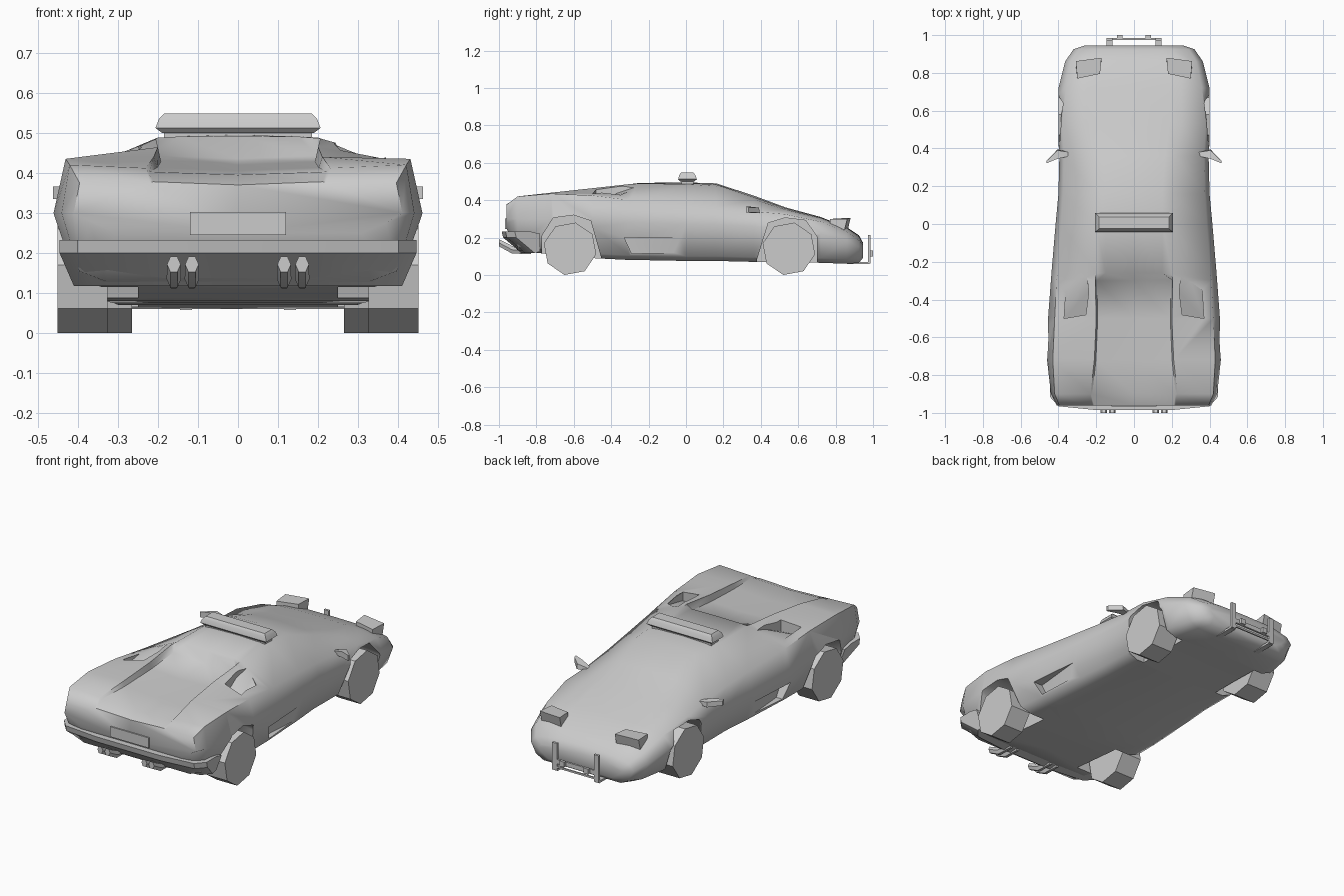
import bpy, bmesh, math
from mathutils import Vector

cube = bpy.data.objects.get("Cube")
if cube:
    bpy.data.objects.remove(cube, do_unlink=True)

grey = bpy.data.materials.new("plain grey")
grey.use_nodes = True
colour = (0.6, 0.6, 0.6, 1)
grey.diffuse_color = colour
grey.node_tree.nodes["Principled BSDF"].inputs["Base Color"].default_value = colour


def smooth(obj, angle):
    obj.data.shade_smooth()
    obj.data.set_sharp_from_angle(angle=math.radians(angle))


def loft(name, rings, angle=30):
    """Skin a row of equal-sized point rings and cap both ends."""
    bm = bmesh.new()
    rows = [[bm.verts.new(p) for p in ring] for ring in rings]
    count = len(rows[0])
    for a, b in zip(rows, rows[1:]):
        for i in range(count):
            j = (i + 1) % count
            bm.faces.new((a[i], a[j], b[j], b[i]))
    bm.faces.new(rows[0])
    bm.faces.new(rows[-1])
    bmesh.ops.recalc_face_normals(bm, faces=bm.faces)
    mesh = bpy.data.meshes.new(name)
    bm.to_mesh(mesh)
    bm.free()
    mesh.materials.append(grey)
    obj = bpy.data.objects.new(name, mesh)
    bpy.context.collection.objects.link(obj)
    smooth(obj, angle)
    return obj


def box(name, lo, hi):
    rings = [[(x, lo[1], lo[2]), (x, hi[1], lo[2]), (x, hi[1], hi[2]), (x, lo[1], hi[2])]
             for x in (lo[0], hi[0])]
    return loft(name, rings)


def pair(name, rings):
    """Build a part on the left and its mirror image on the right."""
    return [loft(side + "_" + name, [[(s * x, y, z) for x, y, z in r] for r in rings])
            for side, s in (("left", 1), ("right", -1))]


def across(profile, x0, x1):
    return [[(x, y, z) for y, z in profile] for x in (x0, x1)]


# Body stations: y, half width, floor z, belt z, shoulder x z, crest x z, centre z
stations = [
    (-.96, .41, .25, .30, .395, .375, .22, .375, .37),
    (-.90, .44, .13, .30, .42, .42, .23, .412, .395),
    (-.72, .46, .11, .30, .43, .435, .21, .44, .405),
    (-.50, .455, .09, .30, .42, .425, .20, .464, .42),
    (-.30, .44, .08, .28, .41, .40, .205, .486, .435),
    (-.26, .437, .08, .28, .405, .397, .20, .488, .492),
    (0, .415, .075, .27, .385, .375, .20, .485, .495),
    (.16, .40, .075, .27, .375, .36, .20, .475, .49),
    (.36, .395, .07, .26, .37, .34, .22, .405, .425),
    (.53, .405, .07, .25, .38, .325, .25, .35, .362),
    (.72, .40, .065, .22, .36, .285, .25, .305, .31),
    (.86, .365, .06, .18, .33, .23, .25, .25, .255),
    (.925, .32, .065, .15, .29, .185, .20, .205, .212),
    (.945, .26, .09, .14, .24, .16, .16, .17, .175),
]


def section(y, w, floor, belt, sx, sz, cx, cz, mid):
    # A centre lower than the crest makes the sunken rear deck
    sunken = mid < cz
    inner = (cx * .96, mid + .008) if sunken else (cx * .75, cz + .6 * (mid - cz))
    half = [(w * .75, floor), (w * .9, floor + .025), (w, belt), (sx, sz), (cx, cz), inner]
    pts = [(0, floor)] + half + [(0, mid)] + [(-x, z) for x, z in reversed(half)]
    return [(x, y, z) for x, z in pts]


body = loft("body", [section(*s) for s in stations])

# Wheels and the arch cutters around them
cutters = []
arch = [(-.15, -.2), (-.15, .07), (-.09, .165), (.02, .18), (.11, .15), (.17, -.06), (.17, -.2)]
for name, y, flip, x0, x1 in (("rear", -.62, 1, .325, .45), ("front", .55, -1, .265, .40)):
    outline = [(y + flip * a, .14 + b * (1 if flip > 0 else .92)) for a, b in arch]
    cutters += pair(name + "_arch_cutter", across(outline, .25, .6))
    turn = [math.radians(258 + 45 * k) for k in range(8)]
    tyre = [(y + .143 * math.cos(t), .14 + .143 * math.sin(t)) for t in turn]
    pair(name + "_wheel", across(tyre, x0, x1))

# Sill intakes, deeper toward the rear
sill = [(-.33, .20), (.02, .195), (-.05, .12), (-.29, .115)]
depth = [.365, .405, .385, .36]
cutters += pair("sill_cutter", [[(d, y, z) for d, (y, z) in zip(depth, sill)],
                                [(.6, y, z) for y, z in sill]])

# Upper shoulder scoops, shallow in front and deep behind
scoop = [(.25, -.27), (.36, -.35), (.37, -.50), (.255, -.48), (.24, -.36)]
scoop_z = [.47, .42, .385, .385, .44]
cutters += pair("scoop_cutter", [[(x, y, z) for (x, y), z in zip(scoop, scoop_z)],
                                 [(x, y, .7) for x, y in scoop]])

bpy.context.view_layer.objects.active = body
for cutter in cutters:
    cutter.hide_render = True
    mod = body.modifiers.new(cutter.name, 'BOOLEAN')
    mod.operation = 'DIFFERENCE'
    mod.solver = 'EXACT'
    mod.object = cutter
    bpy.ops.object.modifier_apply(modifier=mod.name)
    bpy.data.objects.remove(cutter, do_unlink=True)
smooth(body, 58)

# Rear bumper lip with swept-in corners
lip = [(-.90, .232), (-.985, .232), (-.978, .20), (-.88, .118), (-.78, .125), (-.78, .22)]


def lip_ring(x, push):
    return [(x * (1 if z > .15 else .92), y + (push if y < -.85 else 0), z) for y, z in lip]


loft("rear_bumper", [lip_ring(-.445, .07), lip_ring(-.40, .02), lip_ring(-.2, 0),
                     lip_ring(.2, 0), lip_ring(.40, .02), lip_ring(.445, .07)])
box("number_plate", (-.12, -.967, .245), (.12, -.958, .302))

# Four upswept exhaust pipes, each a tapering hexagon
for x in (.115, .16):
    def pipe_ring(y, z, r, shift):
        return [(x + shift + r * math.cos(k * math.pi / 3), y,
                 z + 1.3 * r * math.sin(k * math.pi / 3)) for k in range(6)]
    pair("exhaust_pipe", [pipe_ring(-.83, .125, .012, 0), pipe_ring(-.93, .135, .018, 0),
                          pipe_ring(-1, .172, .017, 0)])

# Roof light bar with its narrow foot
foot = [(-.025, .48), (-.025, .505), (.04, .505), (.04, .48)]
loft("light_bar_foot", across(foot, -.185, .185))
levels = [(.50, .19, -.03, .045), (.512, .206, -.042, .058),
          (.535, .197, -.036, .05), (.548, .184, -.025, .038)]
loft("light_bar", [[(-w, a, z), (w, a, z), (w, b, z), (-w, b, z)] for z, w, a, b in levels])

# Raised headlamps
lamp = [(.30, .77), (.18, .795), (.172, .88), (.308, .862)]
lamp_top = [.298, .302, .305, .30]
pair("headlamp", [[(x, y - .02 * (y > .85), .22) for x, y in lamp],
                  [(x, y, z) for (x, y), z in zip(lamp, lamp_top)]])

# Door mirrors: a stalk flaring into a swept housing
pair("mirror", [[(.34, .36, .33), (.34, .38, .33), (.34, .38, .345), (.34, .36, .345)],
                [(.405, .345, .332), (.405, .395, .332), (.405, .39, .36), (.405, .345, .365)],
                [(.462, .322, .335), (.462, .335, .335), (.462, .335, .362), (.462, .322, .366)]])

# Nose guard: posts, feet, cross bars and two small lamps
for side, s in (("left", 1), ("right", -1)):
    def part(name, a, b, lo, hi):
        x0, x1 = sorted((s * a, s * b))
        box(side + "_" + name, (x0, lo[0], lo[1]), (x1, hi[0], hi[1]))
    part("guard_post", .115, .145, (.972, .062), (.986, .215))
    part("guard_foot", .115, .145, (.86, .058), (.98, .07))
    part("guard_lamp", .06, .09, (.984, .10), (1, .13))
box("guard_bar", (-.145, .974, .10), (.145, .985, .125))
box("guard_lower_bar", (-.12, .976, .075), (.12, .984, .085))
